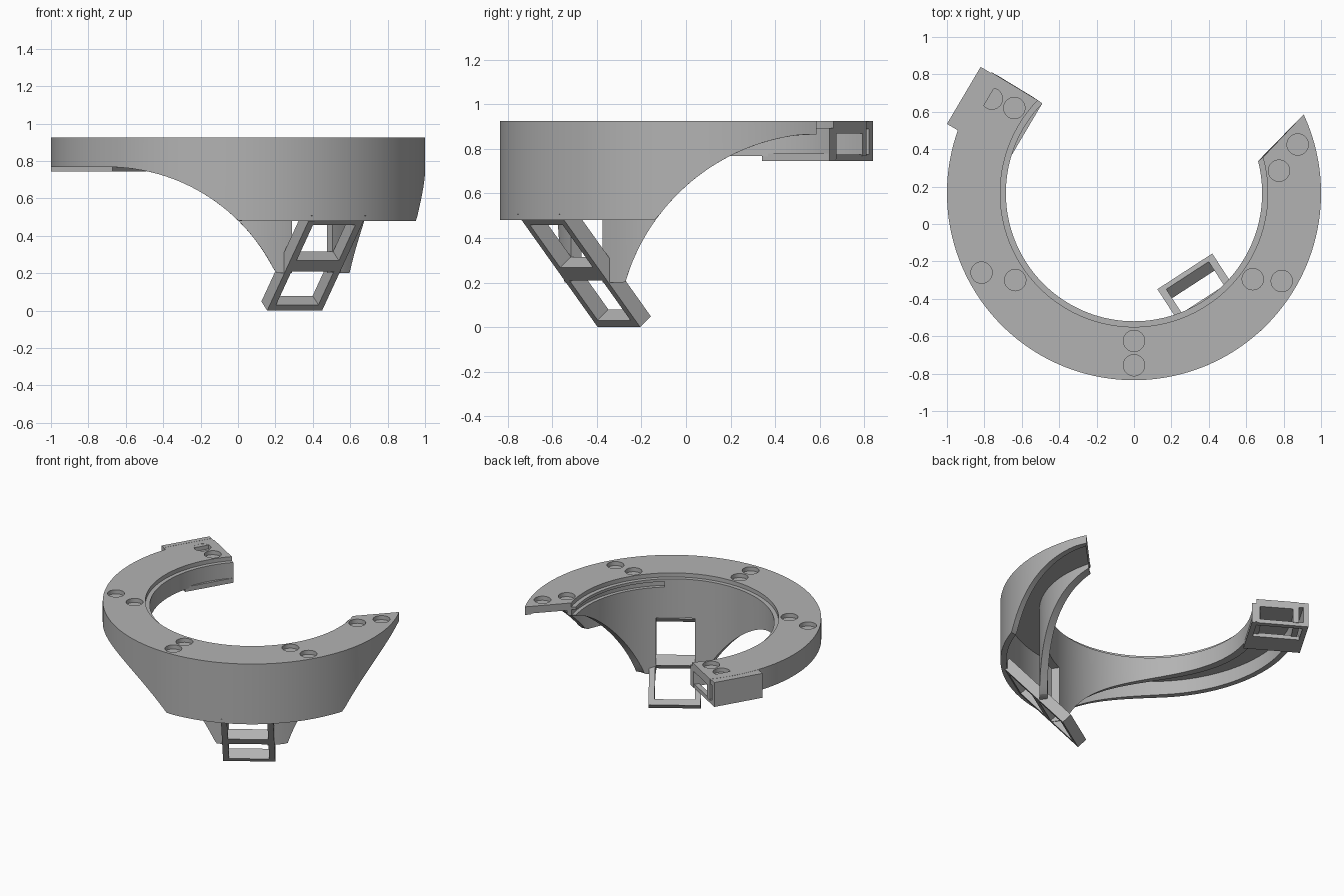
import bpy, bmesh, math
from mathutils import Vector, Matrix

if "Cube" in bpy.data.objects:
    bpy.data.objects.remove(bpy.data.objects["Cube"])

CY = 0.165                      # ring centre on y
TOP, CEIL = 0.925, 0.87         # deck top and underside
U = Vector((math.cos(math.radians(-57)), math.sin(math.radians(-57)), 0))
V = Vector((-U.y, U.x, 0))
Z = Vector((0, 0, 1))
C = Vector((0, CY, 0))

grey = bpy.data.materials.new("plain_grey")
grey.diffuse_color = (0.45, 0.45, 0.45, 1)
grey.use_nodes = True
grey.node_tree.nodes["Principled BSDF"].inputs["Base Color"].default_value = grey.diffuse_color


def finish(name, bm):
    bmesh.ops.recalc_face_normals(bm, faces=bm.faces)
    me = bpy.data.meshes.new(name)
    bm.to_mesh(me)
    bm.free()
    me.materials.append(grey)
    ob = bpy.data.objects.new(name, me)
    bpy.context.collection.objects.link(ob)
    return ob


def box(bm, origin, ax, ay, az, x, y, z):
    """Box spanning ranges x, y, z along three axes from an origin."""
    m = Matrix((ax, ay, az)).transposed().to_4x4()
    mid = [(r[0] + r[1]) / 2 for r in (x, y, z)]
    size = [r[1] - r[0] for r in (x, y, z)]
    m = Matrix.Translation(origin) @ m @ Matrix.Translation(mid) @ Matrix.Diagonal((*size, 1))
    bmesh.ops.create_cube(bm, size=1, matrix=m)


def sweep(bm, section, n, start, end):
    """Sweep a closed (r, z) section between two radius-dependent angles."""
    rows = []
    for i in range(n + 1):
        row = []
        for r, z in section:
            a = math.radians(start(r) + (end(r) - start(r)) * i / n)
            x, y = r * math.cos(a), CY + r * math.sin(a)
            row.append(bm.verts.new((x, y, z(x, y) if callable(z) else z)))
        rows.append(row)
    k = len(section)
    for a, b in zip(rows, rows[1:]):
        for j in range(k):
            bm.faces.new((a[j], a[(j + 1) % k], b[(j + 1) % k], b[j]))
    bm.faces.new(rows[0])
    bm.faces.new(rows[-1])


def arch(t, centre, top, radius):
    """Height of a round arch that runs flat beyond its crown."""
    t = max(0, t - centre)
    return top - radius + math.sqrt(radius ** 2 - t * t) if t < radius else -1


def wall_bottom(base):
    def height(x, y):
        z = max(base, arch(x, -0.7, 0.768, 1.0))
        if x > 0:
            z = max(z, arch(-y, -0.62, 0.87, 0.93))
        return min(z, 0.864)
    return height


def right_end(r):
    return 14.5 + (r - 0.685) / 0.315 * 10.4


def left_end(r):
    return -224.4 + (r - 0.685) / 0.375 * 4.9


# Open ring: deck with a deep outer wall and inner wall
outer, inner = wall_bottom(0.48), wall_bottom(0.2)
bm = bmesh.new()
sweep(bm, [(1, TOP), (1, outer), (0.96, outer), (0.96, CEIL), (0.74, CEIL), (0.74, inner),
           (0.685, inner), (0.685, 0.895), (0.715, 0.895), (0.715, TOP)],
      160, right_end, left_end)
ring = finish("ring_housing", bm)

# Cutters: magnet pockets, cable groove and inner wall window
bm = bmesh.new()
for x, y in [(0, -0.625), (0, -0.755), (-0.635, -0.3), (-0.815, -0.26), (0.635, -0.295),
             (0.79, -0.305), (0.775, 0.285), (0.875, 0.425), (-0.64, 0.62), (-0.76, 0.67)]:
    bmesh.ops.create_cone(bm, cap_ends=True, segments=32, radius1=0.057, radius2=0.057,
                          depth=0.06, matrix=Matrix.Translation((x, y, TOP)))
sweep(bm, [(0.66, 0.835), (0.712, 0.835), (0.712, 0.875), (0.66, 0.875)], 30,
      lambda r: 24, lambda r: -51)
box(bm, C, U, V, Z, (0.6, 0.85), (-0.13, 0.13), (0.15, 0.61))
cutter = finish("pocket_cutter", bm)
cutter.hide_render = True
mod = ring.modifiers.new("pockets", 'BOOLEAN')
mod.operation, mod.solver, mod.object = 'DIFFERENCE', 'EXACT', cutter
bpy.context.view_layer.objects.active = ring
ring.select_set(True)
bpy.ops.object.modifier_apply(modifier="pockets")
bpy.ops.object.shade_smooth_by_angle(angle=math.radians(30))
bpy.data.objects.remove(cutter)

# Slanted two-window frame passing under the ring
S = U * 0.647 + Z * 0.763
N = U * -0.763 + Z * 0.647
O = C + U * 0.556
bm = bmesh.new()
for side in (-1, 1):
    box(bm, O, S, V, N, (0, 0.665), sorted((side * 0.175, side * 0.135)), (0, 0.075))
for lo, hi in ((0, 0.04), (0.275, 0.35), (0.6, 0.665)):
    box(bm, O, S, V, N, (lo, hi), (-0.137, 0.137), (0, 0.075))
finish("slanted_frame", bm)

# Rectangular socket at the end of the left arm
A = Vector((-0.82, 0.84, 0))
W = Vector((0.33, -0.195, 0)).normalized()     # across the arm, inward
L = Vector((-W.y, W.x, 0)) * -1                # along the arm, away from its end
LEN, WID = 0.354, 0.383
bm = bmesh.new()
box(bm, A, L, W, Z, (0, LEN), (0, 0.035), (0.745, TOP))             # outer cheek
box(bm, A, L, W, Z, (0, LEN), (WID - 0.035, WID), (0.745, 0.78))    # inner rail
box(bm, A, L, W, Z, (0, 0.035), (0.03, WID - 0.03), (0.745, 0.775))
box(bm, A, L, W, Z, (LEN - 0.17, LEN), (0.03, WID - 0.03), (0.745, 0.775))
box(bm, A, L, W, Z, (0, LEN), (0.03, 0.12), (0.89, TOP - 0.001))    # deck filler
finish("end_socket", bm)
